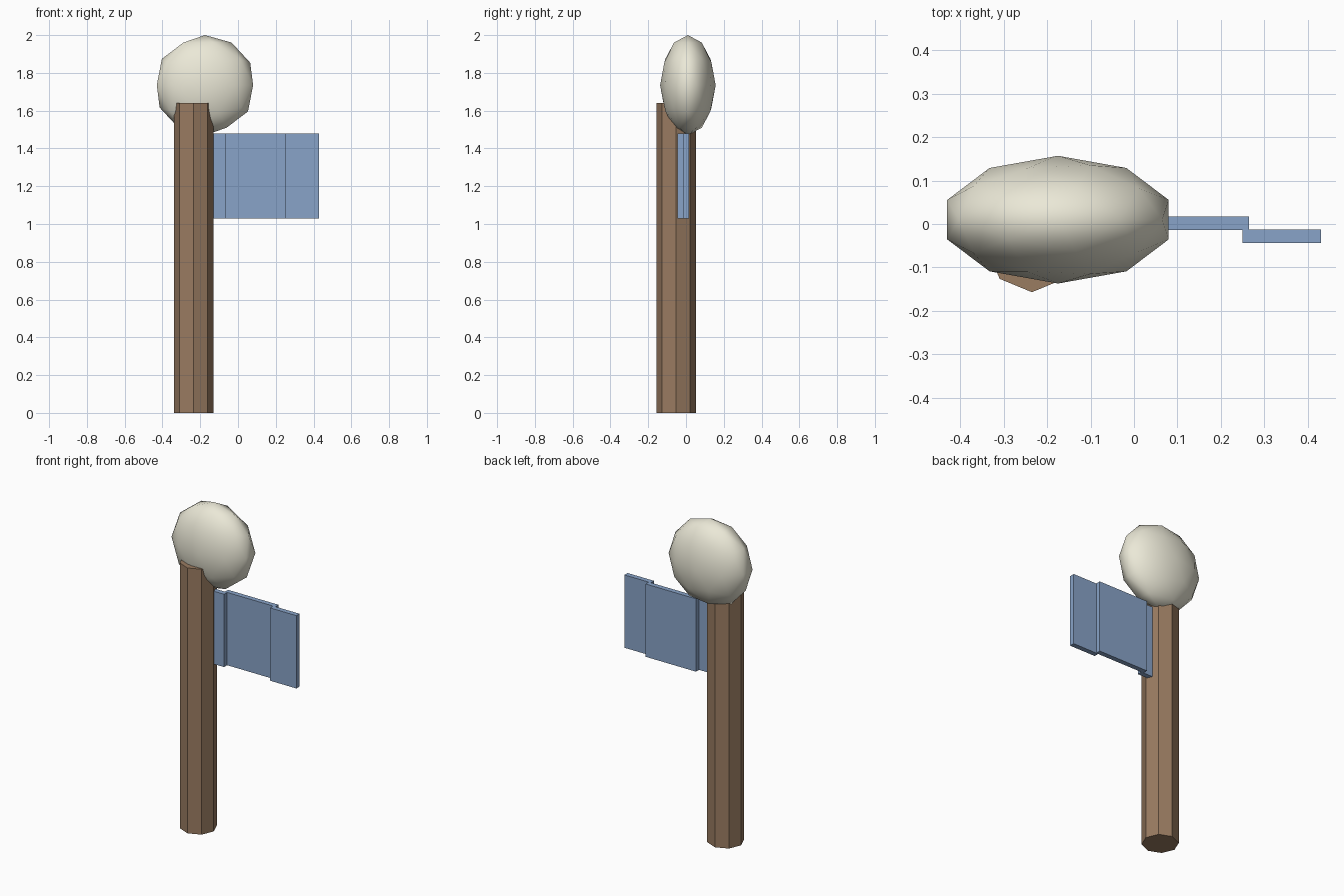
import bpy
import math

if "Cube" in bpy.data.objects:
    bpy.data.objects.remove(bpy.data.objects["Cube"])


def material(name, rgb):
    m = bpy.data.materials.new(name)
    m.diffuse_color = (*rgb, 1)
    m.use_nodes = True
    m.node_tree.nodes["Principled BSDF"].inputs["Base Color"].default_value = m.diffuse_color
    return m


wood = material("wood", (0.32, 0.20, 0.12))
ivory = material("ivory", (0.83, 0.81, 0.68))
blue = material("blue_cloth", (0.25, 0.37, 0.58))


def finish(name, mat):
    ob = bpy.context.object
    ob.name = name
    ob.data.materials.append(mat)
    return ob


def plate(name, x0, x1, y0, y1, z0=1.03, z1=1.48):
    bpy.ops.mesh.primitive_cube_add(
        size=1, location=((x0 + x1) / 2, (y0 + y1) / 2, (z0 + z1) / 2))
    ob = finish(name, blue)
    ob.scale = (x1 - x0, y1 - y0, z1 - z0)


# Octagonal pole, one corner facing the front
bpy.ops.mesh.primitive_cylinder_add(
    vertices=8, radius=0.105, depth=1.64, location=(-0.235, -0.052, 0.82))
finish("pole", wood)

# Flattened low-poly ball on top, smooth shaded
bpy.ops.mesh.primitive_ico_sphere_add(
    subdivisions=2, radius=1, location=(-0.175, 0.01, 1.735))
ball = finish("ball", ivory)
ball.scale = (0.268, 0.147, 0.265)
bpy.ops.object.shade_smooth()

# Stepped flag: outer panels sit forward of the middle one
plate("flag_inner", -0.245, -0.065, -0.044, -0.013)
plate("flag_middle", -0.08, 0.265, -0.014, 0.017)
plate("flag_outer", 0.25, 0.43, -0.044, -0.013)
